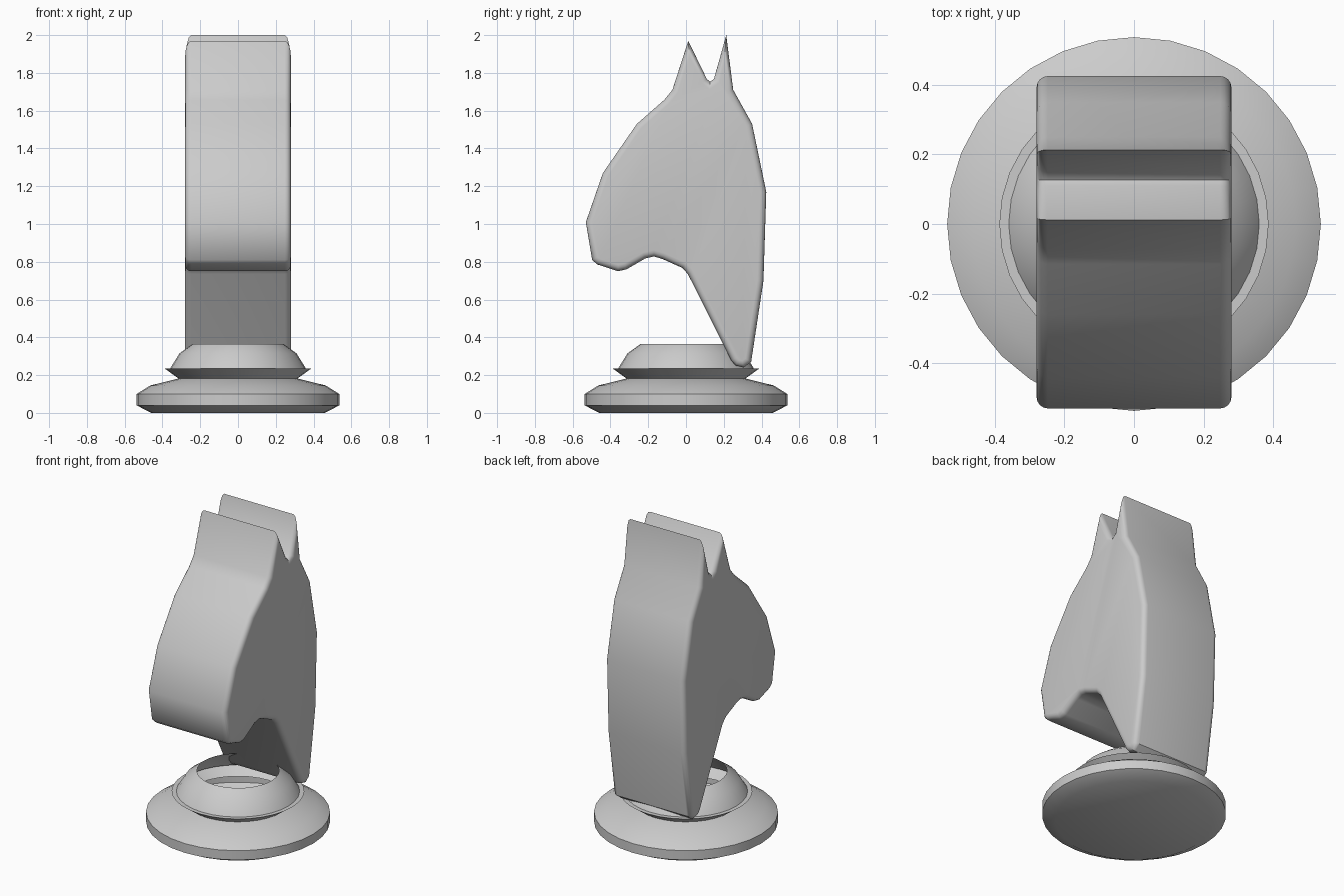
import bpy, bmesh, math
from mathutils import Vector

if "Cube" in bpy.data.objects:
    bpy.data.objects.remove(bpy.data.objects["Cube"])


def finish(bm, name, angle):
    me = bpy.data.meshes.new(name)
    bm.to_mesh(me)
    bm.free()
    ob = bpy.data.objects.new(name, me)
    bpy.context.collection.objects.link(ob)
    bpy.ops.object.select_all(action='DESELECT')
    ob.select_set(True)
    bpy.context.view_layer.objects.active = ob
    bpy.ops.object.shade_smooth_by_angle(angle=math.radians(angle))
    return ob


def bridge(bm, rings):
    n = len(rings[0])
    for a, b in zip(rings, rings[1:]):
        for i in range(n):
            j = (i + 1) % n
            bm.faces.new((a[i], a[j], b[j], b[i]))


def inset(pts, d):
    # mitred inward offset of a counter-clockwise outline
    out = []
    for i, p in enumerate(pts):
        e0 = (p - pts[i - 1]).normalized()
        e1 = (pts[(i + 1) % len(pts)] - p).normalized()
        n0, n1 = Vector((-e0.y, e0.x)), Vector((-e1.y, e1.x))
        out.append(p + (n0 + n1) * d / (1 + n0.dot(n1)))
    return out


# turned base: closed underneath, open at the top
profile = [(0.46, 0), (0.537, 0.04), (0.537, 0.10), (0.465, 0.145), (0.315, 0.182),
           (0.387, 0.234), (0.36, 0.234), (0.31, 0.315), (0.24, 0.365)]
SEG = 32
bm = bmesh.new()
rings = [[bm.verts.new((r * math.cos(2 * math.pi * k / SEG),
                        r * math.sin(2 * math.pi * k / SEG), z)) for k in range(SEG)]
         for r, z in profile]
bridge(bm, rings)
bm.faces.new(rings[0][::-1])
finish(bm, "base", 30)

# horse head: side outline (y, z), counter-clockwise, with rounded side edges
outline = [(0.012, 1.97), (-0.072, 1.71), (-0.115, 1.657), (-0.26, 1.53), (-0.44, 1.27),
           (-0.53, 1.01), (-0.497, 0.81), (-0.47, 0.786), (-0.36, 0.75), (-0.315, 0.76),
           (-0.215, 0.818), (-0.17, 0.828), (-0.125, 0.815), (-0.02, 0.768), (0.01, 0.735),
           (0.24, 0.277), (0.262, 0.251), (0.305, 0.24), (0.345, 0.27),
           (0.41, 0.70), (0.425, 1.17), (0.35, 1.53), (0.25, 1.71),
           (0.213, 2.0), (0.148, 1.768), (0.127, 1.753), (0.11, 1.768)]
pts = [Vector(p) for p in outline]
HALF, R, STEPS = 0.28, 0.032, 4
# (x, inset) pairs of the rounded edge, mirrored to the other side
edge = [(HALF - R * (1 - math.sin(t)), R * (1 - math.cos(t)))
        for t in (math.pi / 2 * s / STEPS for s in range(STEPS + 1))]
sections = [(-x, d) for x, d in reversed(edge)] + edge
bm = bmesh.new()
rings = [[bm.verts.new((x, p.x, p.y)) for p in inset(pts, d)] for x, d in sections]
bridge(bm, rings)
bm.faces.new(rings[0])
bm.faces.new(rings[-1])
bmesh.ops.recalc_face_normals(bm, faces=bm.faces)
finish(bm, "horse_head", 40)
